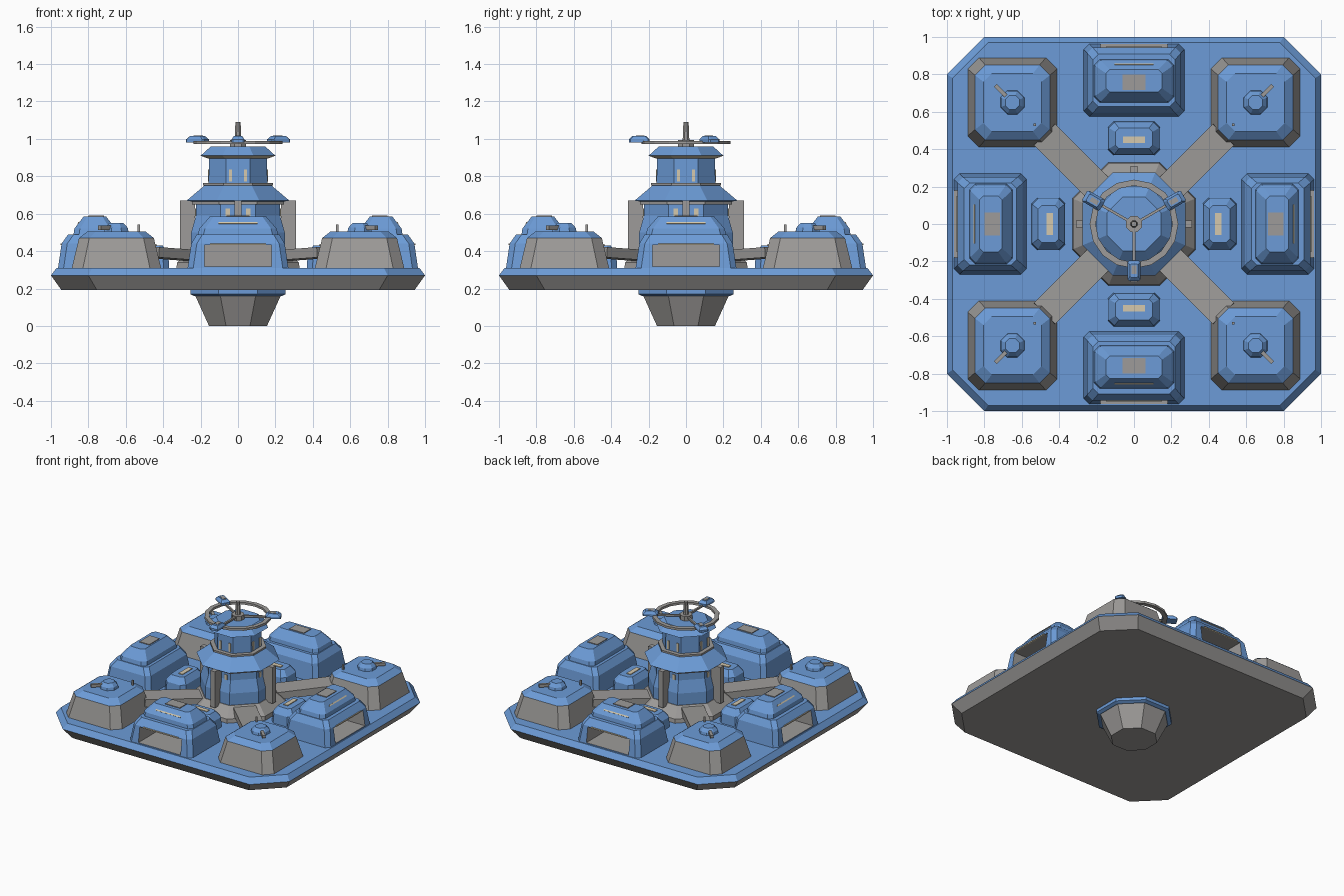
import bpy, bmesh, math
from mathutils import Matrix, Vector

if "Cube" in bpy.data.objects:
    bpy.data.objects.remove(bpy.data.objects["Cube"])


def material(name, rgb):
    m = bpy.data.materials.new(name)
    m.diffuse_color = (*rgb, 1)
    m.use_nodes = True
    m.node_tree.nodes["Principled BSDF"].inputs["Base Color"].default_value = m.diffuse_color
    return m


MATS = [material("hull blue", (0.15, 0.33, 0.68)),
        material("metal grey", (0.34, 0.33, 0.32)),
        material("window tan", (0.66, 0.58, 0.42))]
BLUE, GREY, TAN = 0, 1, 2


def finish(name, bm):
    bmesh.ops.recalc_face_normals(bm, faces=bm.faces[:])
    me = bpy.data.meshes.new(name)
    bm.to_mesh(me)
    bm.free()
    for m in MATS:
        me.materials.append(m)
    ob = bpy.data.objects.new(name, me)
    bpy.context.collection.objects.link(ob)
    return ob


def loft(name, sections, bands, cx=0, cy=0):
    """Stack of chamfered rectangles (half x, half y, chamfer, z); one colour per band."""
    bm = bmesh.new()
    rings = []
    for a, b, c, z in sections:
        pts = [(a - c, -b), (a, c - b), (a, b - c), (a - c, b),
               (c - a, b), (-a, b - c), (-a, c - b), (c - a, -b)]
        rings.append([bm.verts.new((cx + x, cy + y, z)) for x, y in pts])
    for r, s, col in zip(rings, rings[1:], bands):
        for i in range(8):
            j = (i + 1) % 8
            bm.faces.new((r[i], r[j], s[j], s[i])).material_index = col
    bm.faces.new(rings[0][::-1]).material_index = bands[0]
    bm.faces.new(rings[-1]).material_index = bands[-1]
    return finish(name, bm)


def octa(name, levels, bands, cx=0, cy=0):
    """Stack of regular octagons given as (apothem, z)."""
    return loft(name, [(r, r, r * 0.586, z) for r, z in levels], bands, cx, cy)


def box(name, loc, size, col, rot=None):
    bm = bmesh.new()
    bmesh.ops.create_cube(bm, size=1)
    bmesh.ops.transform(bm, matrix=Matrix.Translation(loc) @ (rot or Matrix()) @ Matrix.Diagonal((*size, 1)), verts=bm.verts)
    for f in bm.faces:
        f.material_index = col
    return finish(name, bm)


def around(objects, count=4):
    """Repeat parts around the vertical axis."""
    for ob in objects:
        for k in range(1, count):
            c = ob.copy()
            c.rotation_euler.z = k * math.tau / count
            bpy.context.collection.objects.link(c)


def rz(deg):
    return Matrix.Rotation(math.radians(deg), 4, 'Z')


# Platform and the hanging funnel
loft("platform", [(0.945, 0.945, 0.19, 0.193), (1, 1, 0.2, 0.27), (0.97, 0.97, 0.19, 0.31)], [GREY, BLUE])
octa("lower_collar", [(0.235, 0.16), (0.255, 0.17), (0.255, 0.2)], [BLUE, BLUE])
octa("lower_funnel", [(0.155, 0), (0.23, 0.165)], [GREY])

# Hangars with an outward opening
hangar = loft("hangar", [(0.27, 0.195, 0.03, 0.305), (0.25, 0.175, 0.03, 0.44),
                         (0.22, 0.14, 0.03, 0.49)], [BLUE, BLUE], 0, -0.768)
cutter = box("hangar_cutter", (0, -0.82, 0.375), (0.36, 0.36, 0.115), GREY)
mod = hangar.modifiers.new("opening", 'BOOLEAN')
mod.object = cutter
mod.solver = 'EXACT'
bpy.context.view_layer.objects.active = hangar
bpy.ops.object.modifier_apply(modifier="opening")
bpy.data.objects.remove(cutter)
roof = loft("hangar_roof", [(0.215, 0.115, 0.03, 0.485), (0.207, 0.11, 0.03, 0.52),
                            (0.15, 0.06, 0.02, 0.585)], [BLUE, BLUE], 0, -0.765)
tilt = Matrix.Rotation(math.atan2(0.065, 0.05), 4, 'X')
around([hangar, roof,
        box("hangar_roof_panel", (0, -0.758, 0.586), (0.125, 0.085, 0.009), GREY),
        box("hangar_roof_light", (0, -0.853, 0.55), (0.21, 0.01, 0.008), TAN, tilt),
        box("hangar_door_light", (0, -0.944, 0.436), (0.3, 0.009, 0.009), TAN)])

# Small inner huts
around([loft("hut", [(0.14, 0.09, 0.03, 0.305), (0.135, 0.086, 0.03, 0.385),
                     (0.1, 0.055, 0.02, 0.43)], [BLUE, BLUE], 0, -0.458),
        box("hut_roof_light", (0, -0.45, 0.431), (0.12, 0.034, 0.008), TAN)])

# Corner bastions with a gun and an antenna
p = -0.65
around([loft("bastion", [(0.24, 0.24, 0.06, 0.305), (0.2, 0.2, 0.055, 0.47),
                         (0.155, 0.155, 0.045, 0.505)], [GREY, BLUE], p, p),
        octa("gun_mount", [(0.065, 0.5), (0.06, 0.525), (0.038, 0.55)], [BLUE, BLUE], p, p),
        box("gun_barrel", (-0.695, -0.695, 0.525), (0.13, 0.022, 0.022), GREY, rz(45)),
        box("bastion_antenna", (-0.53, -0.53, 0.505), (0.012, 0.012, 0.075), GREY)])

# Diagonal bridges, slightly rising outward
slope = Matrix.Rotation(math.radians(3), 4, 'Y')
around([box("bridge", (-0.33, -0.33, 0.383), (0.42, 0.16, 0.055), GREY, rz(45) @ slope)])

# Central tower
octa("tower_base", [(0.33, 0.305), (0.325, 0.34), (0.255, 0.41)], [GREY, GREY])
octa("tower_body", [(0.25, 0.4), (0.25, 0.5), (0.225, 0.59), (0.225, 0.655)], [BLUE] * 3)
octa("tower_skirt", [(0.245, 0.65), (0.245, 0.665), (0.275, 0.67), (0.18, 0.75),
                     (0.187, 0.752), (0.187, 0.765)], [GREY, BLUE, BLUE, GREY, GREY])
octa("tower_neck", [(0.157, 0.76), (0.155, 0.905)], [BLUE])
octa("tower_cap", [(0.16, 0.895), (0.2, 0.91), (0.145, 0.96)], [TAN, BLUE])
octa("mast_hub", [(0.042, 0.955), (0.042, 0.995)], [GREY])
octa("mast", [(0.018, 0.99), (0.014, 1.09)], [GREY])
pylon = box("tower_pylon", (0, -0.27, 0.53), (0.04, 0.08, 0.28), GREY)
around([pylon])
for s in (-1, 1):
    around([box("upper_window", (0.04 * s, -0.157, 0.805), (0.018, 0.008, 0.065), TAN),
            box("lower_window", (0.055 * s, -0.226, 0.607), (0.022, 0.008, 0.04), TAN)])

# Flat ring on three spokes with pods
bm = bmesh.new()
N = 16
rows = [[bm.verts.new((r * math.cos(i * math.tau / N), r * math.sin(i * math.tau / N), z)) for i in range(N)]
        for r, z in ((0.237, 0.973), (0.237, 0.99), (0.205, 0.99), (0.205, 0.973))]
for k in range(4):
    for i in range(N):
        j = (i + 1) % N
        f = bm.faces.new((rows[k][i], rows[k][j], rows[k - 3][j], rows[k - 3][i]))
        f.material_index = GREY
finish("antenna_ring", bm)
around([box("ring_spoke", (0, -0.12, 0.981), (0.014, 0.2, 0.014), GREY),
        loft("ring_pod", [(0.034, 0.055, 0.008, 0.982), (0.034, 0.055, 0.008, 0.998),
                          (0.022, 0.036, 0.006, 1.016)], [BLUE, BLUE], 0, -0.25),
        box("ring_pod_panel", (0, -0.245, 1.016), (0.026, 0.045, 0.006), GREY)], 3)
